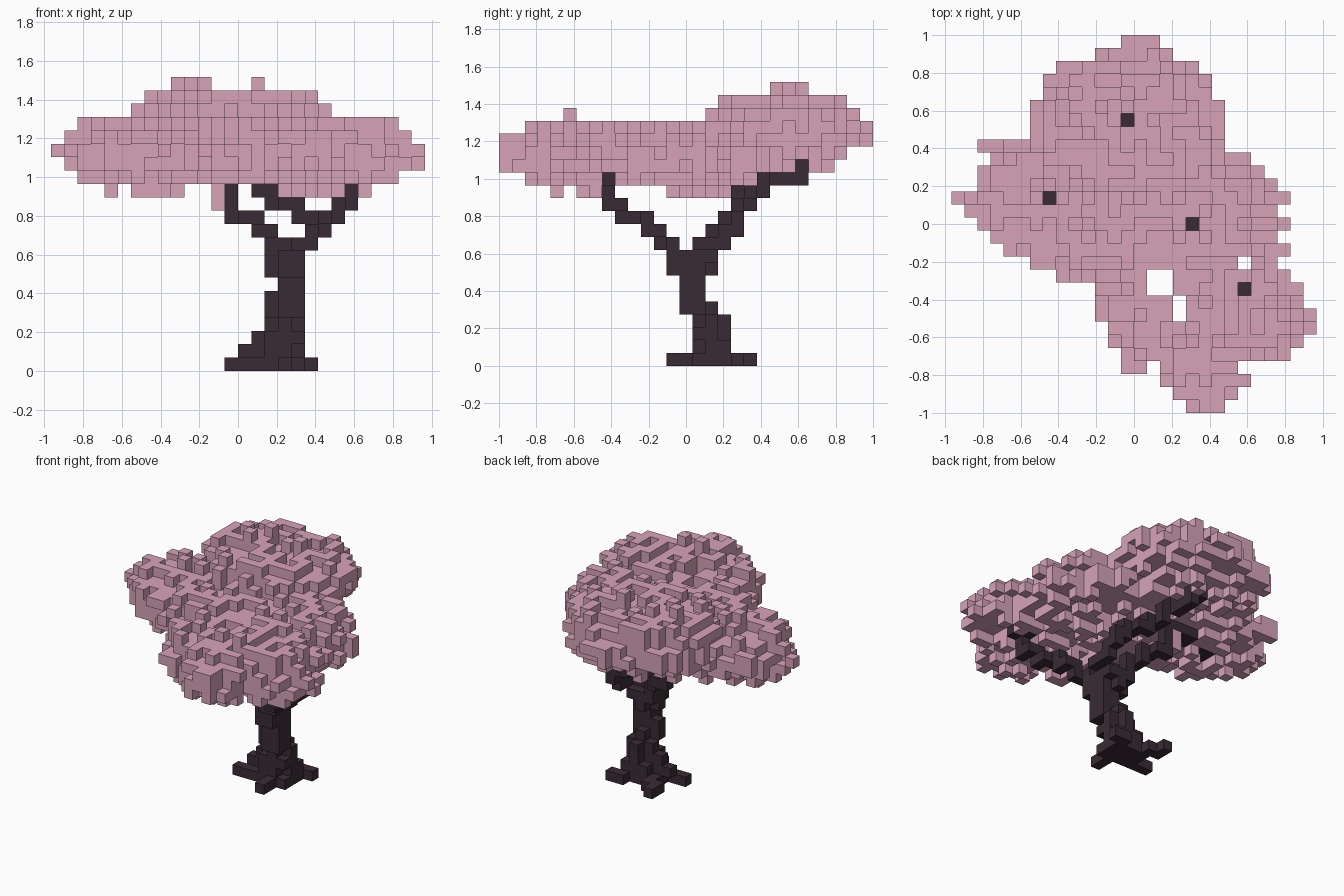
import bpy, bmesh, random
from mathutils import Vector

default = bpy.data.objects.get("Cube")
if default:
    bpy.data.objects.remove(default)

random.seed(7)
NX, NY, NZ = 28, 29, 22          # size of the block grid
S = 2 / NY                       # edge of one block
STEPS = [tuple(sign * (a == axis) for a in range(3)) for axis in range(3) for sign in (-1, 1)]


def material(name, rgb):
    m = bpy.data.materials.new(name)
    m.use_nodes = True
    m.diffuse_color = (*rgb, 1)
    m.node_tree.nodes["Principled BSDF"].inputs["Base Color"].default_value = (*rgb, 1)
    return m


def shift(c, step):
    return tuple(a + b for a, b in zip(c, step))


def box(xs, ys, zs):
    """All cells between inclusive limits."""
    return {(x, y, z) for x in range(xs[0], xs[1] + 1)
            for y in range(ys[0], ys[1] + 1)
            for z in range(zs[0], zs[1] + 1)}


def cross(x, y, zs):
    """Plus-shaped column of cells."""
    return box((x - 1, x + 1), (y, y), zs) | box((x, x), (y - 1, y + 1), zs)


def walk(*points):
    """Cells along a path, moving one block at a time."""
    cell = list(points[0])
    cells = {tuple(cell)}
    for target in points[1:]:
        while cell != list(target):
            for axis in range(3):
                if cell[axis] != target[axis]:
                    cell[axis] += 1 if target[axis] > cell[axis] else -1
                    cells.add(tuple(cell))
    return cells


GRID = box((0, NX - 1), (0, NY - 1), (0, NZ - 1))


def blob(centre, radius):
    """Flat-topped disc of cells with a rounded rim."""
    return {c for c in GRID
            if sum(abs((c[a] - centre[a]) / radius[a]) ** (2, 2, 4)[a] for a in range(3)) < 1}


def build(name, cells, solid, mat):
    """Mesh of the cell faces that are not covered by another block."""
    bm = bmesh.new()
    origin = Vector((-NX / 2, -NY / 2, 0))
    for c in sorted(cells):
        mid = Vector(c) + origin + Vector((0.5, 0.5, 0.5))
        for step in STEPS:
            if shift(c, step) in solid:
                continue
            n = Vector(step)
            u = Vector((n.z, n.x, n.y)) / 2
            v = n.cross(u)
            corners = (-u - v, u - v, u + v, v - u)
            bm.faces.new([bm.verts.new((mid + n / 2 + k) * S) for k in corners])
    bmesh.ops.remove_doubles(bm, verts=bm.verts, dist=S / 100)
    mesh = bpy.data.meshes.new(name)
    bm.to_mesh(mesh)
    bm.free()
    mesh.materials.append(mat)
    obj = bpy.data.objects.new(name, mesh)
    bpy.context.scene.collection.objects.link(obj)


# Roots spreading on the ground
roots = box((15, 18), (15, 17), (0, 0)) | walk((15, 15, 0), (13, 15, 0))
roots |= walk((15, 17, 0), (15, 18, 0), (14, 18, 0), (14, 19, 0))
roots |= walk((18, 17, 0), (18, 18, 0), (19, 18, 0)) | walk((17, 15, 0), (17, 13, 0))

# Leaning trunk, widening where the limbs fork
trunk = cross(17, 16, (1, 3)) | {(14, 16, 1), (16, 15, 1), (18, 17, 1), (16, 17, 1)}
trunk |= box((15, 15), (16, 16), (1, 2)) | {(16, 15, 2), (18, 15, 2), (17, 15, 3)}
trunk |= cross(17, 15, (4, 4)) | box((17, 18), (14, 15), (4, 8)) | {(16, 15, 5)}
trunk |= cross(17, 15, (7, 8)) | box((17, 18), (13, 13), (7, 8)) | {(16, 16, 8), (18, 16, 8)}

# Limbs
front_limb = walk((18, 13, 9), (18, 12, 9), (19, 12, 9), (19, 12, 10), (20, 11, 10),
                  (20, 11, 11), (20, 10, 11), (21, 9, 11), (21, 9, 12), (22, 8, 12),
                  (22, 8, 14), (23, 8, 14))
front_limb |= walk((22, 8, 14), (22, 9, 14), (22, 9, 16))
back_limb = walk((17, 15, 9), (18, 15, 9), (19, 16, 9), (19, 17, 9), (19, 17, 10),
                 (19, 18, 10), (19, 18, 11), (18, 18, 11), (18, 18, 12), (17, 19, 12),
                 (16, 19, 13), (15, 20, 13), (15, 20, 15), (14, 22, 14), (14, 23, 15),
                 (13, 22, 17))
left_limb = walk((17, 15, 9), (16, 16, 9), (16, 16, 10), (15, 17, 10), (15, 17, 11),
                 (13, 18, 11), (13, 18, 14), (11, 18, 14), (8, 17, 14), (7, 16, 16))
limbs = (front_limb | back_limb | left_limb | {(18, 14, 16)}) - trunk

# Canopy of overlapping flat lobes
lobes = [((13, 21.5, 17.8), (6.6, 5.6, 2.2)),
         ((7.8, 16, 16), (6.1, 4.6, 2.1)),
         ((18, 14, 15.9), (6.6, 5.6, 1.95)),
         ((12, 13, 16), (5.5, 3.4, 1.6)),
         ((21.8, 7.2, 15.8), (4.3, 3.6, 1.9)),
         ((19, 4.8, 16), (3.3, 4.3, 2.05)),
         ((14.3, 6.6, 16), (2.9, 3.1, 1.6))]
core = set()
for centre, radius in lobes:
    core |= blob(centre, radius)

# Single blocks scattered over the whole skin
skin = {shift(c, step) for c in core for step in STEPS} - core
leaves = core | {c for c in sorted(skin & GRID) if random.random() < 0.4}

# Gaps between the lobes, and stray sprigs on the outside
leaves -= box((15, 16), (9, 10), (0, NZ - 1)) | box((17, 17), (7, 8), (0, NZ - 1))
leaves -= box((22, 22), (11, 11), (0, NZ - 1))
leaves |= {(0, 16, 16), (4, 16, 13), (12, 18, 12), (12, 18, 13), (27, 7, 15), (27, 6, 16)}
leaves |= box((13, 15), (28, 28), (18, 18)) | box((18, 20), (0, 0), (16, 16))
leaves |= box((9, 11), (21, 23), (20, 20)) | box((15, 15), (22, 22), (20, 21))
leaves |= {(9, 22, 21), (10, 21, 21), (11, 23, 21)}
leaves |= box((2, 3), (20, 20), (16, 17)) | box((8, 9), (25, 26), (17, 18))

# Open shafts above the limb tips
for x, y, z in ((13, 22, 17), (7, 16, 16), (18, 14, 16), (22, 9, 16)):
    leaves -= box((x, x), (y, y), (z, NZ - 1))

leaves -= limbs | trunk
solid = roots | trunk | limbs | leaves

bark = material("dark bark", (0.042, 0.024, 0.035))
blossom = material("dusty pink blossom", (0.68, 0.37, 0.485))
build("roots", roots, solid, bark)
build("trunk", trunk, solid, bark)
build("limbs", limbs, solid, bark)
build("canopy", leaves, solid, blossom)
